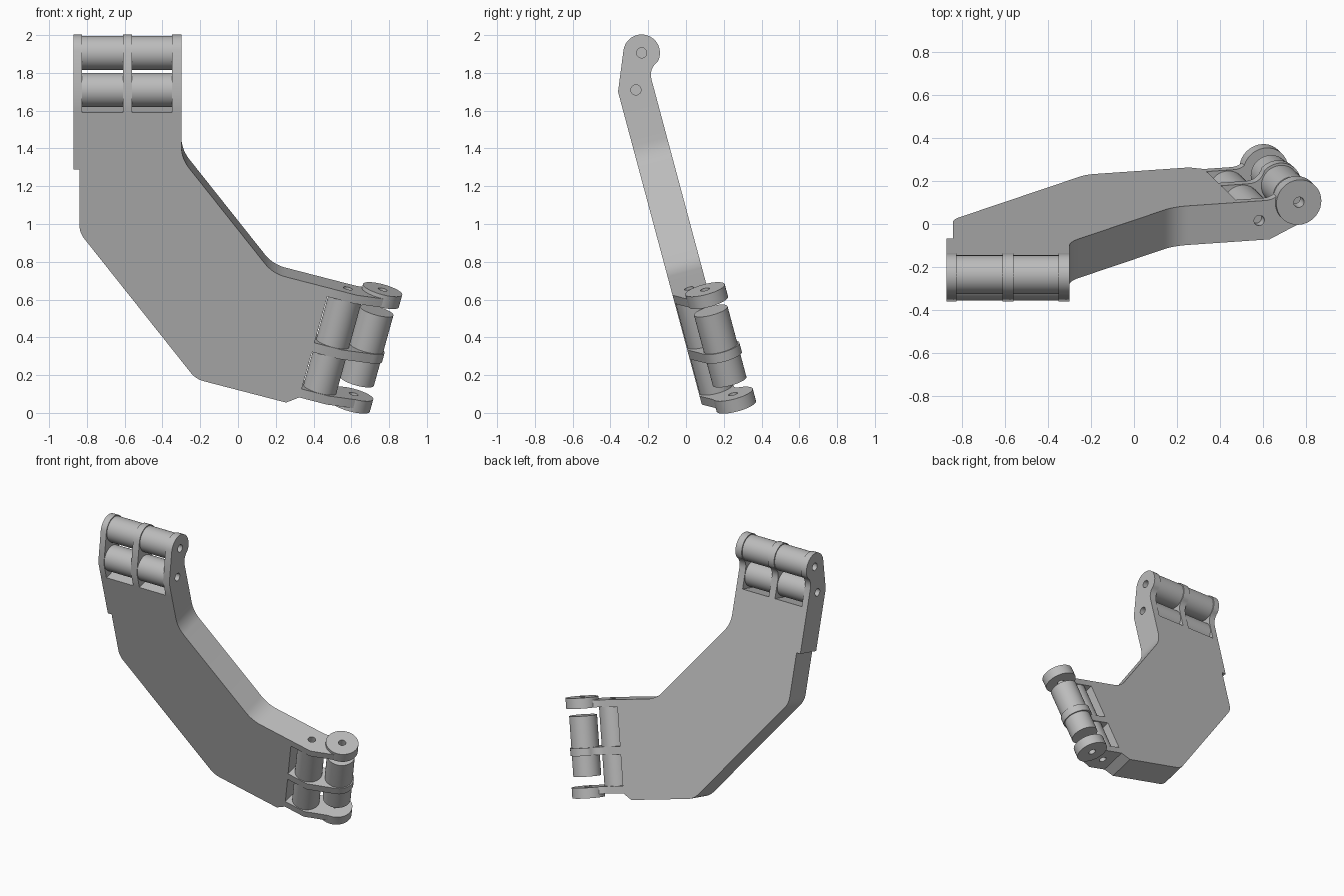
import bpy, bmesh
from math import sin, cos, pi, radians, atan2, acos, hypot
from mathutils import Matrix, Vector

cube = bpy.data.objects.get("Cube")
if cube:
    bpy.data.objects.remove(cube, do_unlink=True)

grey = bpy.data.materials.new("plain grey")
grey.use_nodes = True
grey.diffuse_color = (0.5, 0.5, 0.5, 1)
grey.node_tree.nodes["Principled BSDF"].inputs["Base Color"].default_value = (0.5, 0.5, 0.5, 1)
parts = []


def frame(col_a, col_b, col_c, origin=(0, 0, 0)):
    m = Matrix((col_a, col_b, col_c)).transposed().to_4x4()
    m.translation = Vector(origin)
    return m


# Plate frame: across, up the leaning plate, out of its front
LEAN = radians(15)
PLATE = frame((1, 0, 0), (0, -sin(LEAN), cos(LEAN)), (0, -cos(LEAN), -sin(LEAN)), (0, 0.193, 0))
HALF = 0.094


def arm_frame(angle):
    """Along the arm, out of the front, along the hinge axis."""
    c, s = cos(angle), sin(angle)
    return PLATE @ frame((c, s, 0), (0, 0, 1), (s, -c, 0))


def circle(center, r, start=0, end=2 * pi, n=40):
    full = abs(end - start) > 6.28
    return [(center[0] + r * cos(start + (end - start) * i / n),
             center[1] + r * sin(start + (end - start) * i / n))
            for i in range(n if full else n + 1)]


def bend(a, b, c, n=8):
    """Smooth curve from a to c, pulled towards b."""
    a, b, c = Vector(a), Vector(b), Vector(c)
    return [tuple(a.lerp(b, i / n).lerp(b.lerp(c, i / n), i / n)) for i in range(n + 1)]


def rounded(prev, corner, following, cut):
    p, q, r = Vector(prev), Vector(corner), Vector(following)
    return bend(q + (p - q).normalized() * cut, q, q + (r - q).normalized() * cut)


def prism(name, outline, low, high, matrix, holes=()):
    bm = bmesh.new()
    for loop in [outline, *holes]:
        vs = [bm.verts.new((p[0], p[1], low)) for p in loop]
        for i, v in enumerate(vs):
            bm.edges.new((vs[i - 1], v))
    bmesh.ops.triangle_fill(bm, edges=bm.edges[:], use_beauty=True)
    ext = bmesh.ops.extrude_face_region(bm, geom=bm.faces[:], use_keep_orig=True)
    top = [g for g in ext["geom"] if isinstance(g, bmesh.types.BMVert)]
    bmesh.ops.translate(bm, verts=top, vec=(0, 0, high - low))
    bmesh.ops.recalc_face_normals(bm, faces=bm.faces[:])
    bmesh.ops.transform(bm, matrix=matrix, verts=bm.verts[:])
    mesh = bpy.data.meshes.new(name)
    bm.to_mesh(mesh)
    bm.free()
    mesh.materials.append(grey)
    obj = bpy.data.objects.new(name, mesh)
    bpy.context.collection.objects.link(obj)
    parts.append(obj)


def tab_outline(start, hole, shoulder, r):
    """Hinge tab: flat root, sloped front, round nose set towards the back."""
    nose = (hole + 0.182, -0.08)
    corner = (hole + shoulder, HALF)
    dx, dy = corner[0] - nose[0], corner[1] - nose[1]
    begin = atan2(dy, dx) - acos(r / hypot(dx, dy))
    arc = circle(nose, r, begin, radians(-135), 30)
    neck = bend(arc[-1], (hole + 0.09, -HALF), (hole + 0.03, -HALF))
    return [(start, HALF), corner] + arc + neck[1:] + [(start, -HALF)]


# Main plate, bent in two steps
LOW = radians(-15)


def low_point(along, across):
    return (along * cos(LOW) - across * sin(LOW), along * sin(LOW) + across * cos(LOW))


TOP_ROOT, LOW_ROOT = 1.671, 0.285
outer_a, outer_b = (-0.84, 1.014), (-0.223, 0.21)
inner_a, inner_b = (-0.30, 1.42), (0.184, 0.789)
foot, step = low_point(0.225, 0.145), (-0.84, 1.36)
low_end, top_end = low_point(LOW_ROOT, 0.81), (-0.30, TOP_ROOT)
outline = [(-0.87, TOP_ROOT), (-0.87, 1.36), step]
outline += rounded(step, outer_a, outer_b, 0.045)
outline += rounded(outer_a, outer_b, foot, 0.045)
outline += [foot, low_point(LOW_ROOT, 0.19), low_end]
outline += rounded(low_end, inner_b, inner_a, 0.07)
outline += rounded(inner_b, inner_a, top_end, 0.07)
outline += [top_end]
prism("main_plate", outline, -HALF, HALF, PLATE)

# Upper hinge: three tabs and two pairs of rollers
UP = arm_frame(pi / 2)
hole = 1.77
shape = tab_outline(TOP_ROOT, hole, 0.015, 0.097)
bores = [circle((hole, 0), 0.027, n=20), circle((hole + 0.182, -0.08), 0.027, n=20)]
tabs = [(-0.87, -0.825), (-0.61, -0.56), (-0.35, -0.30)]
for i, (a, b) in enumerate(tabs):
    prism(f"upper_tab_{i + 1}", shape, a, b, UP, bores if i != 1 else ())
for i in range(2):
    a, b = tabs[i][1], tabs[i + 1][0]
    prism(f"upper_inner_roller_{i + 1}", circle((hole, 0), 0.09), a, b, UP)
    prism(f"upper_outer_roller_{i + 1}", circle((hole + 0.182, -0.08), 0.09), a, b, UP)

# Lower hinge: tabs, end discs and rollers
DOWN = arm_frame(LOW)
hole = 0.385
nose = (hole + 0.185, -0.08)
shape = tab_outline(LOW_ROOT, hole, 0.05, 0.103)
bores = [circle((hole, 0), 0.025, n=20), circle(nose, 0.025, n=20)]
tabs = [(-0.81, -0.762), (-0.50, -0.448), (-0.238, -0.19)]
for i, (a, b) in enumerate(tabs):
    prism(f"lower_tab_{i + 1}", shape, a, b, DOWN, bores if i != 1 else ())
for i in range(2):
    prism(f"lower_inner_roller_{i + 1}", circle((hole, 0), 0.09), tabs[i][1], tabs[i + 1][0], DOWN)
for side, a, b in (("top", -0.831, -0.761), ("bottom", -0.238, -0.168)):
    prism(f"lower_{side}_disc", circle(nose, 0.108), a, b, DOWN, [circle(nose, 0.025, n=20)])
prism("lower_outer_roller", circle(nose, 0.092), -0.71, -0.31, DOWN)

# Smooth round sides, keep edges sharp
bpy.ops.object.select_all(action="DESELECT")
for obj in parts:
    obj.select_set(True)
bpy.context.view_layer.objects.active = parts[0]
bpy.ops.object.shade_smooth_by_angle(angle=radians(30))
